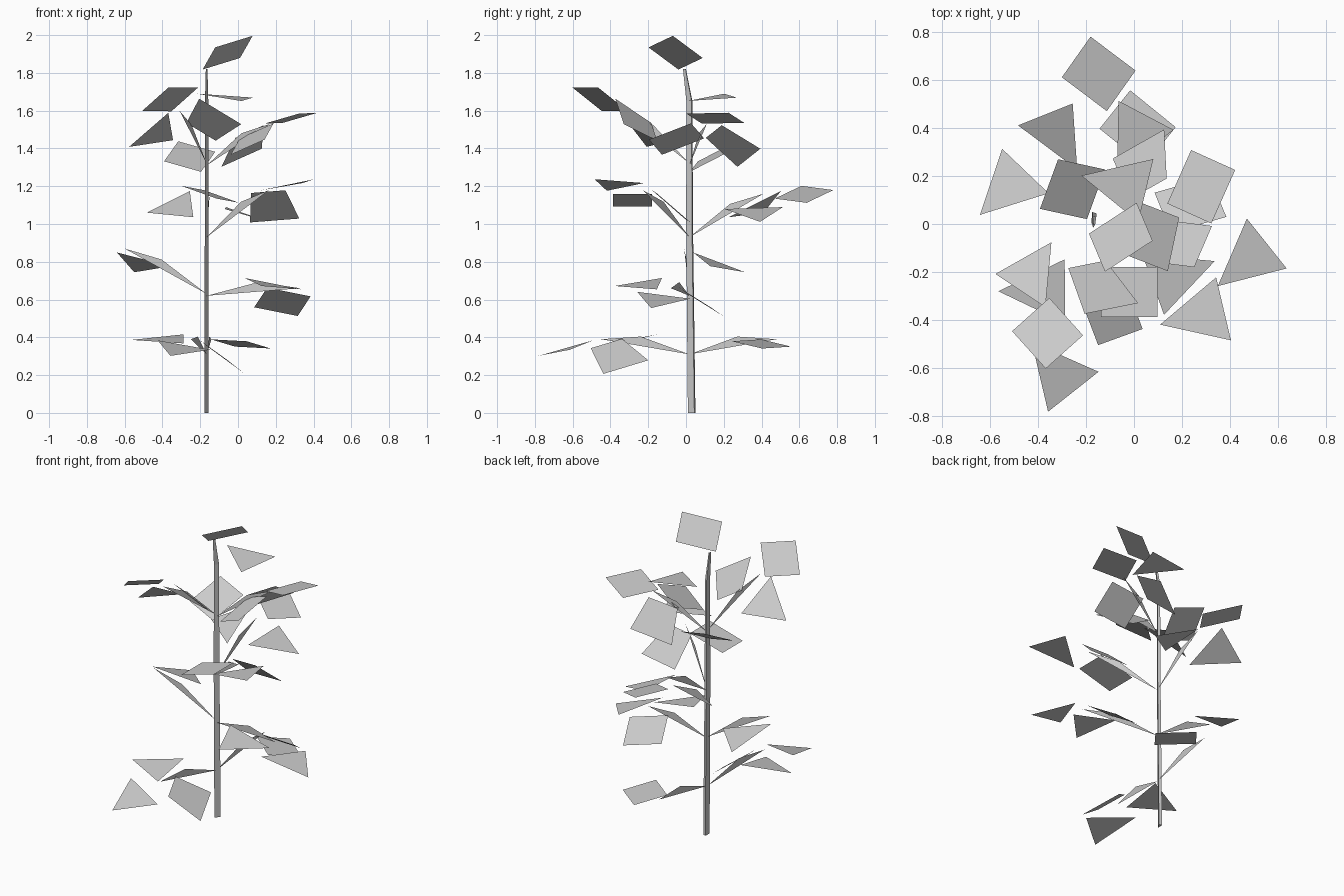
import bpy
import math
from mathutils import Vector

cube = bpy.data.objects.get("Cube")
if cube:
    bpy.data.objects.remove(cube)

GREY = (0.6, 0.6, 0.6, 1.0)
material = bpy.data.materials.new("plain grey")
material.use_nodes = True
material.diffuse_color = GREY
material.node_tree.nodes["Principled BSDF"].inputs["Base Color"].default_value = GREY


def add_mesh(name, points, faces):
    mesh = bpy.data.meshes.new(name)
    mesh.from_pydata(points, [], faces)
    mesh.materials.append(material)
    obj = bpy.data.objects.new(name, mesh)
    bpy.context.collection.objects.link(obj)
    return obj


def add_leaf(name, outline, placement):
    """Lay a flat outline on a plane given by centre, heading and slopes along x and y."""
    x, y, z, heading, slope_x, slope_y = placement
    angle = math.radians(heading)
    normal = Vector((-slope_x, -slope_y, 1)).normalized()
    along = Vector((math.cos(angle), math.sin(angle), 0))
    along.z = slope_x * along.x + slope_y * along.y
    along.normalize()
    across = normal.cross(along)
    centre = Vector((x, y, z))
    points = [centre + along * u + across * v for u, v in outline]
    add_mesh(name, points, [range(len(points))])


# Stem: thin three-sided tube that narrows and leans at the top
STEM_X = -0.166
SECTION = [(-0.011, -0.02), (0.011, 0.014), (-0.008, 0.02)]
rings = [(0, 0.03, 1), (1.0, 0.019, 0.9), (1.65, 0.018, 0.8), (1.82, -0.008, 0.4)]
points, faces = [], []
for z, y, scale in rings:
    points += [(STEM_X + scale * px, y + scale * py, z) for px, py in SECTION]
for ring in range(len(rings) - 1):
    for side in range(3):
        a, b = ring * 3 + side, ring * 3 + (side + 1) % 3
        faces.append((a, b, b + 3, a + 3))
last = len(points) - 3
faces += [(2, 1, 0), (last, last + 1, last + 2)]
add_mesh("stem", points, faces)

# Branches: upright triangular blades, each from a height on the stem to a tip
branches = {
    "low_front_branch": (0.31, (-0.25, -0.45, 0.39)),
    "low_back_branch": (0.31, (-0.14, 0.48, 0.39)),
    "lower_right_branch": (0.63, (-0.6, -0.01, 0.87)),
    "lower_left_branch": (0.62, (0.33, -0.08, 0.66)),
    "middle_back_branch": (0.93, (-0.15, 0.41, 1.16)),
    "middle_front_branch": (0.93, (0.165, -0.23, 1.18)),
    "upper_front_branch": (1.32, (-0.31, -0.33, 1.6)),
    "upper_left_branch": (1.31, (0.17, 0.11, 1.53)),
}
for name, (height, tip) in branches.items():
    base, tip = Vector((STEM_X, 0.018, height)), Vector(tip)
    bend = base.lerp(tip, 0.55) + Vector((0, 0, 0.05))
    add_mesh(name, [base, tip, bend], [(0, 1, 2)])

# Leaves: x, y, z of the centre, heading in degrees, slope along x, slope along y
TRIANGLE = [(0.185, 0), (-0.092, 0.135), (-0.092, -0.135)]
RECTANGLE = [(0.122, 0.104), (-0.122, 0.104), (-0.122, -0.104), (0.122, -0.104)]
TAPERED = [(0.118, 0.132), (-0.118, 0.092), (-0.118, -0.092), (0.118, -0.132)]

triangle_leaves = [
    (-0.04, 0.16, 1.67, 167, -0.09, 0.09),
    (-0.43, -0.21, 1.48, -66, 0.48, -0.58),
    (0.285, -0.375, 1.21, 194, 0.2, -0.03),
    (-0.515, 0.16, 0.79, 224, -0.15, -0.33),
    (-0.325, 0.38, 1.09, -60, 0.29, 0.52),
    (-0.38, -0.28, 0.39, 180, 0.02, 0.18),
    (-0.31, -0.63, 0.34, 130, -0.06, 0.27),
    (0.01, 0.37, 1.06, 244, -0.32, 0.04),
    (0.485, -0.14, 0.6, 221, -0.3, 0),
    (0.165, -0.22, 0.68, 21, -0.19, 0.1),
]
rectangle_leaves = [
    (-0.055, -0.055, 1.907, 33, 0.62, -0.48),
    (-0.36, -0.455, 1.66, -48, 0.39, -0.45),
    (-0.256, 0.145, 1.357, 70, -0.16, 0.57),
    (0.28, 0.155, 1.56, 66, 0.25, -0.09),
    (0.075, -0.05, 1.45, 78, 0.55, 0.27),
    (0.235, 0.08, 0.588, 16, -0.02, -0.63),
    (-0.02, -0.283, 1.125, 0, 0.28, 0),
    (-0.147, 0.625, 1.157, -37, -0.3, 0.08),
    (0.015, 0.4, 0.365, -39, -0.15, -0.12),
]
tapered_leaves = [
    (-0.145, -0.26, 1.542, -61, -0.44, -0.83),
    (0.04, 0.24, 1.42, 103, 0.77, -0.57),
    (0.177, -0.08, 1.095, 79, -0.03, -0.86),
    (-0.095, -0.37, 0.305, 31, -0.74, 0.02),
]
for shape, outline, placements in (
    ("triangle", TRIANGLE, triangle_leaves),
    ("rectangle", RECTANGLE, rectangle_leaves),
    ("tapered", TAPERED, tapered_leaves),
):
    for number, placement in enumerate(placements, 1):
        add_leaf(f"{shape}_leaf_{number}", outline, placement)
